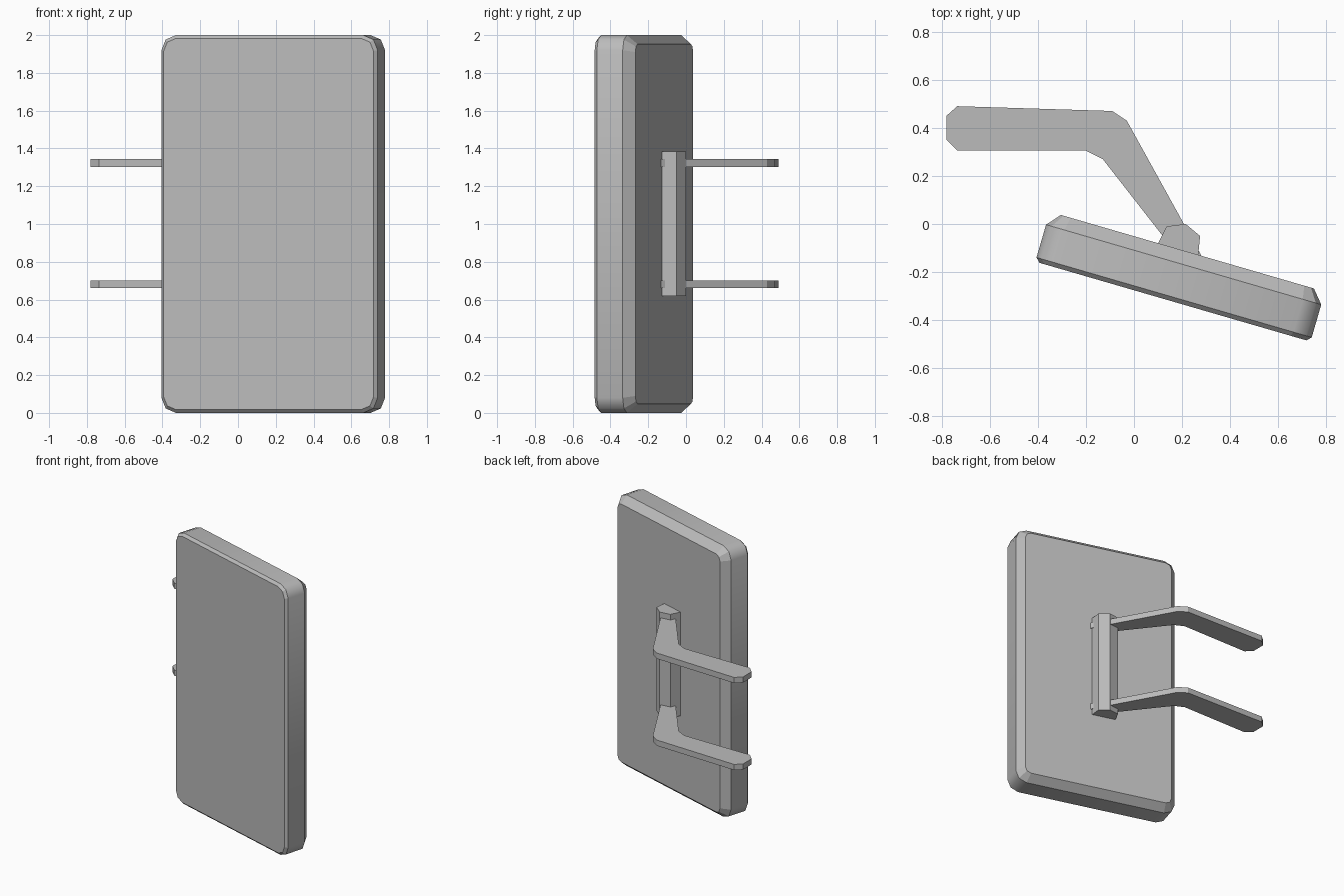
import bpy, bmesh, math

old = bpy.data.objects.get("Cube")
if old:
    bpy.data.objects.remove(old, do_unlink=True)

grey = bpy.data.materials.new("plain_grey")
grey.use_nodes = True
color = (0.5, 0.5, 0.5, 1)
grey.diffuse_color = color
grey.node_tree.nodes["Principled BSDF"].inputs["Base Color"].default_value = color


def loft(name, rings):
    """Join matching closed rings of points and cap both ends."""
    bm = bmesh.new()
    loops = [[bm.verts.new(p) for p in ring] for ring in rings]
    n = len(loops[0])
    for a, b in zip(loops, loops[1:]):
        for i in range(n):
            j = (i + 1) % n
            bm.faces.new((a[i], a[j], b[j], b[i]))
    bm.faces.new(loops[0][::-1])
    bm.faces.new(loops[-1])
    bmesh.ops.recalc_face_normals(bm, faces=bm.faces[:])
    mesh = bpy.data.meshes.new(name)
    bm.to_mesh(mesh)
    bm.free()
    mesh.materials.append(grey)
    obj = bpy.data.objects.new(name, mesh)
    bpy.context.collection.objects.link(obj)
    return obj


def extrude(name, outline, z0, z1):
    return loft(name, [[(x, y, z) for x, y in outline] for z in (z0, z1)])


def rounded_rect(half_w, half_h, r, depth, steps=2):
    ring = []
    for k, (sx, sz) in enumerate([(1, 1), (-1, 1), (-1, -1), (1, -1)]):
        for s in range(steps + 1):
            a = math.radians(90 * (k + s / steps))
            ring.append((sx * (half_w - r) + r * math.cos(a), depth,
                         sz * (half_h - r) + r * math.sin(a)))
    return ring


# Slanted panel: bevelled front and back rims, rounded corners
rims = [(-0.108, 0.018), (-0.09, 0), (0.052, 0), (0.108, 0.048)]
panel = loft("panel", [rounded_rect(0.596 - i, 1 - i, 0.08 - i * 0.8, d)
                       for d, i in rims])
panel.location = (0.192, -0.219, 1)
panel.rotation_euler.z = math.radians(-16.2)
bpy.context.view_layer.objects.active = panel
panel.select_set(True)
bpy.ops.object.shade_smooth_by_angle(angle=math.radians(46))
# keep the rims crisp
for poly in panel.data.polygons:
    if abs(poly.normal.y) > 0.1:
        poly.use_smooth = False

# Upright mounting bracket on the back
extrude("mounting_bracket",
        [(0.07, -0.14), (0.135, -0.01), (0.215, 0), (0.275, -0.05),
         (0.265, -0.15)], 0.62, 1.385)

# Two bent arms
arm = [(-0.78, 0.45), (-0.735, 0.49), (-0.09, 0.47), (-0.03, 0.43),
       (0.285, -0.14), (0.19, -0.14), (-0.13, 0.27), (-0.2, 0.305),
       (-0.735, 0.305), (-0.78, 0.35)]
for name, z in (("lower_arm", 0.66), ("upper_arm", 1.302)):
    extrude(name, arm, z, z + 0.042)
